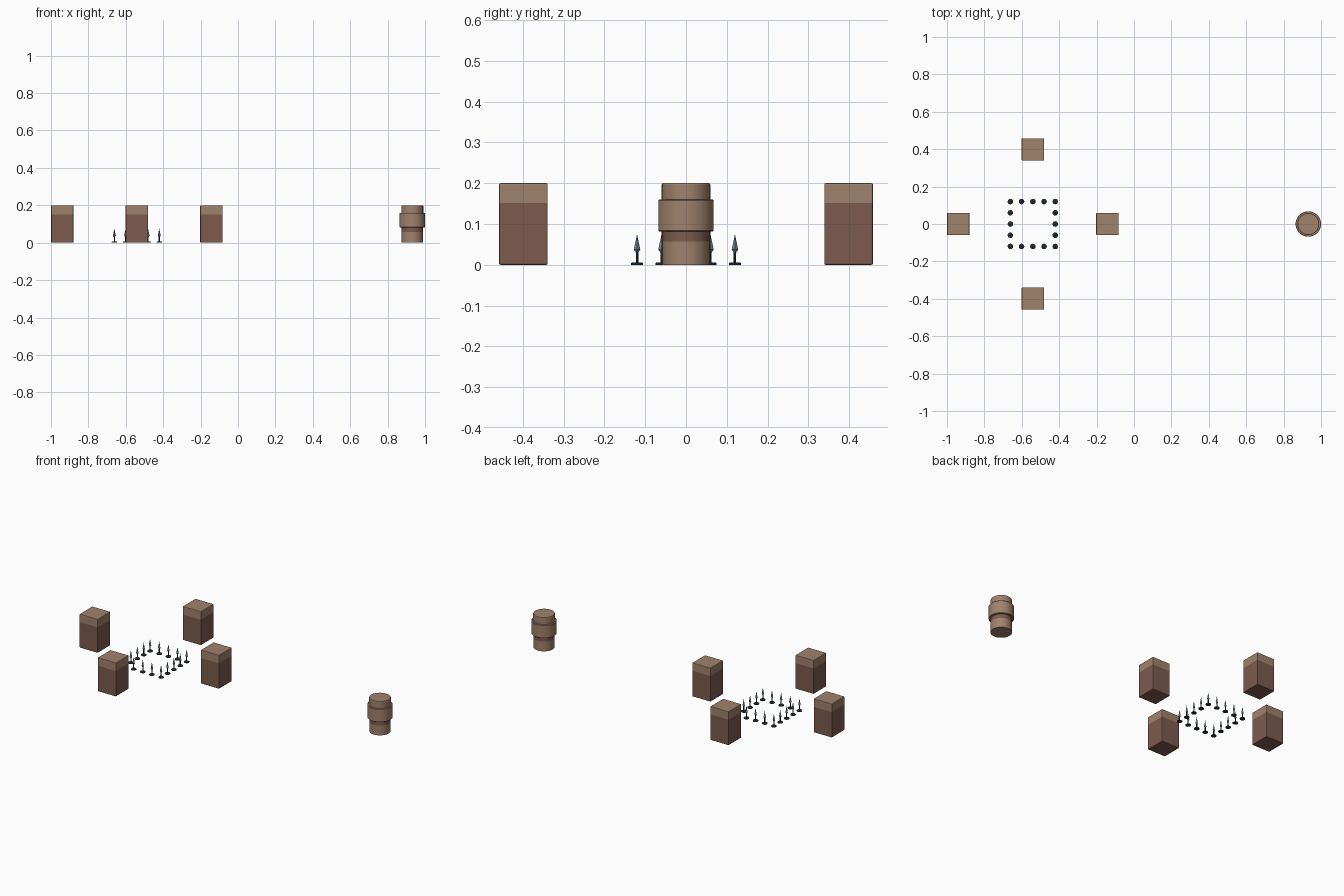
import bpy, bmesh, math
from mathutils import Vector

if "Cube" in bpy.data.objects:
    bpy.data.objects.remove(bpy.data.objects["Cube"])


def material(name, rgb):
    lin = [(c / 255 / 12.92) if c <= 10 else ((c / 255 + 0.055) / 1.055) ** 2.4 for c in rgb]
    m = bpy.data.materials.new(name)
    m.diffuse_color = (*lin, 1)
    m.use_nodes = True
    m.node_tree.nodes["Principled BSDF"].inputs["Base Color"].default_value = m.diffuse_color
    return m


TAN = material("light_brown", (160, 130, 108))
BROWN = material("dark_brown", (125, 91, 79))
STEEL = material("blue_grey", (120, 144, 156))
DARK = material("dark_slate", (38, 50, 56))


def finish(bm, name, mats, loc, angle=None):
    bmesh.ops.recalc_face_normals(bm, faces=bm.faces[:])
    me = bpy.data.meshes.new(name)
    bm.to_mesh(me)
    bm.free()
    for m in mats:
        me.materials.append(m)
    ob = bpy.data.objects.new(name, me)
    ob.location = loc
    bpy.context.collection.objects.link(ob)
    if angle:
        bpy.ops.object.select_all(action='DESELECT')
        ob.select_set(True)
        bpy.context.view_layer.objects.active = ob
        bpy.ops.object.shade_smooth_by_angle(angle=math.radians(angle))
    return ob


def lathe(name, profile, sides, rule, mats, loc, angle=None):
    """Turn (radius, height) points about z; rule(z) picks the material."""
    bm = bmesh.new()
    rings = []
    for r, z in profile:
        if r == 0:
            rings.append([bm.verts.new((0, 0, z))] * sides)
        else:
            rings.append([bm.verts.new((r * math.cos(2 * math.pi * i / sides),
                                        r * math.sin(2 * math.pi * i / sides), z))
                          for i in range(sides)])
    for a, b in zip(rings, rings[1:]):
        for i in range(sides):
            j = (i + 1) % sides
            quad = list(dict.fromkeys((a[i], a[j], b[j], b[i])))
            bm.faces.new(quad).material_index = rule((a[i].co.z + b[i].co.z) / 2)
    for ring in (rings[0], rings[-1]):
        if ring[0] is not ring[1]:
            bm.faces.new(ring).material_index = rule(ring[0].co.z)
    return finish(bm, name, mats, loc, angle)


def post(name, x, y):
    """Square bevelled block with a lighter flush cap."""
    bm = bmesh.new()
    bmesh.ops.create_cube(bm, size=1)
    for v in bm.verts:
        v.co = Vector((v.co.x * 0.119, v.co.y * 0.119, (v.co.z + 0.5) * 0.2))
    bmesh.ops.bevel(bm, geom=bm.edges[:], offset=0.003, segments=2,
                    profile=0.5, affect='EDGES')
    bmesh.ops.bisect_plane(bm, geom=bm.verts[:] + bm.edges[:] + bm.faces[:],
                           plane_co=(0, 0, 0.152), plane_no=(0, 0, 1))
    for f in bm.faces:
        f.material_index = 1 if f.calc_center_median().z > 0.152 else 0
    finish(bm, name, [BROWN, TAN], (x, y, 0))


CX = -0.541

# four corner blocks around the spike square
for side, dx, dy in (("left", -1, 0), ("right", 1, 0), ("front", 0, -1), ("back", 0, 1)):
    post(side + "_block", CX + dx * 0.3985, dy * 0.3985)

# ring of spikes: dark foot, thin shaft, four-sided tip
n = 0
for i in range(-2, 3):
    for j in range(-2, 3):
        if max(abs(i), abs(j)) < 2:
            continue
        n += 1
        loc = (CX + i * 0.06, j * 0.06, 0)
        lathe(f"spike_foot_{n}", [(0.015, 0), (0.015, 0.004), (0.012, 0.006)], 12,
              lambda z: 0, [DARK], loc)
        lathe(f"spike_shaft_{n}", [(0.003, 0.005), (0.003, 0.034)], 8,
              lambda z: 0, [DARK], loc)
        lathe(f"spike_tip_{n}", [(0, 0.026), (0.008, 0.037), (0, 0.075)], 4,
              lambda z: 0, [STEEL], loc)

# round bollard: post with brown neck band, wide collar
lathe("bollard_post",
      [(0.0575, 0), (0.0575, 0.057), (0.0575, 0.1), (0.0585, 0.15), (0.0585, 0.197), (0.0565, 0.2)],
      48, lambda z: 1 if 0.057 < z < 0.1 else 0, [TAN, BROWN], (0.932, 0, 0), 30)
lathe("bollard_collar",
      [(0.0575, 0.082), (0.066, 0.082), (0.068, 0.084), (0.068, 0.158), (0.066, 0.16), (0.0575, 0.16)],
      48, lambda z: 0, [TAN], (0.932, 0, 0), 30)
